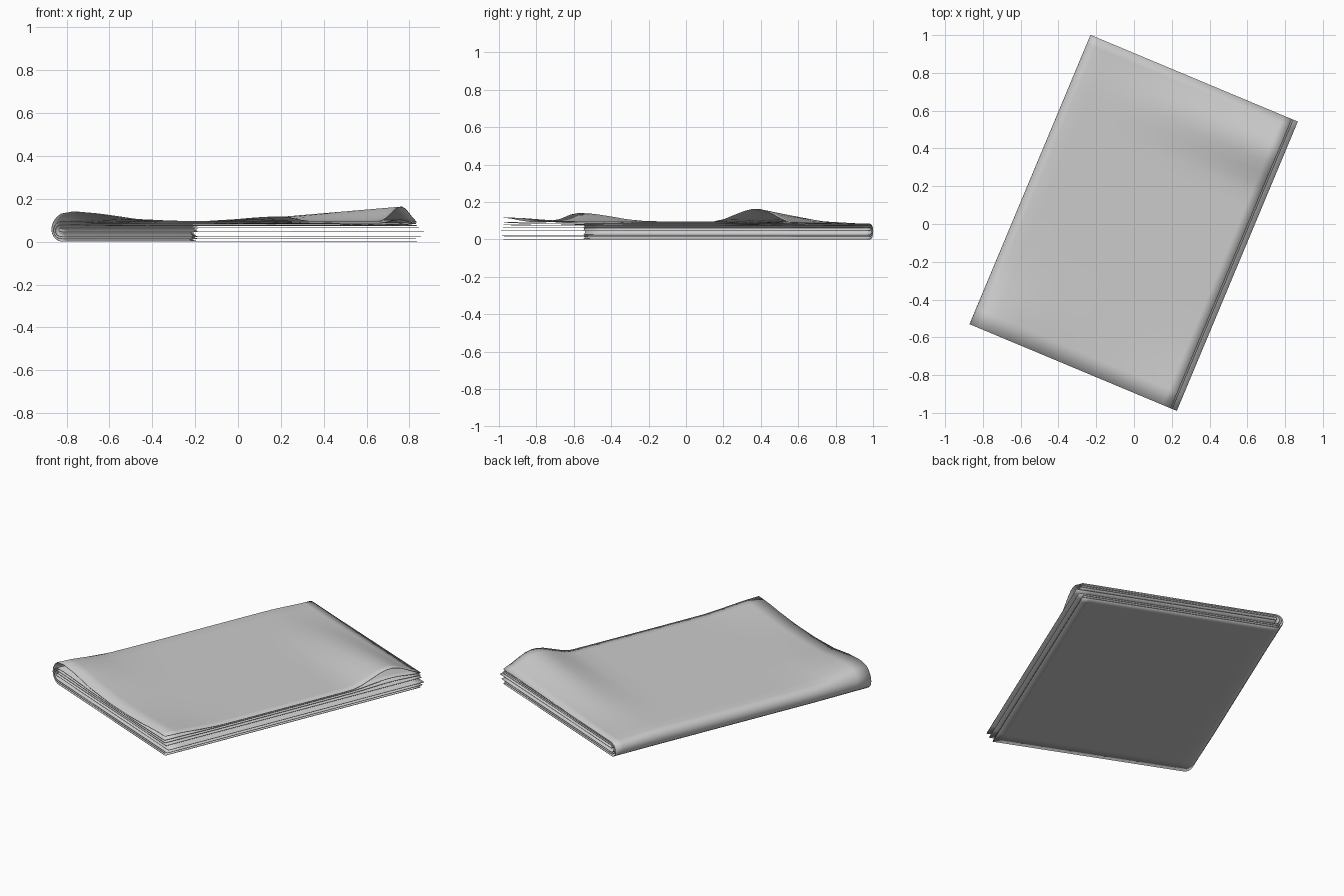
import bpy, bmesh, math
from mathutils import Matrix, Vector

if "Cube" in bpy.data.objects:
    bpy.data.objects.remove(bpy.data.objects["Cube"], do_unlink=True)

paper = bpy.data.materials.new("grey paper")
paper.use_nodes = True
GREY = (0.6, 0.6, 0.6, 1)
paper.diffuse_color = GREY
paper.node_tree.nodes["Principled BSDF"].inputs["Base Color"].default_value = GREY

HALF_W, HALF_L = 0.577, 0.83
PLACE = Matrix.Translation((-0.0175, 0.0125, 0)) @ Matrix.Rotation(math.radians(-22.7), 4, 'Z')
STATIONS = [-0.83, -0.74, -0.65, -0.56, -0.47, -0.3, -0.1, 0.1, 0.3, 0.39, 0.45,
            0.51, 0.57, 0.61, 0.65, 0.69, 0.73, 0.78, 0.83]


def ease(distance, reach):
    """Smooth falloff from one to zero over the reach."""
    t = max(0.0, 1 - abs(distance) / reach)
    return t * t * (3 - 2 * t)


def lift(u, v):
    """Height of the creases in the top leaf."""
    side = ease(v - 0.645, 0.27 if v < 0.645 else 0.23)
    ridge = 0.072 * side * max(0, (u + 0.3) / (HALF_W + 0.3))
    corner = 0.046 * ease(v + HALF_L, 0.42) * ease(u + 0.465, 0.4 if u > -0.465 else 0.2)
    curl = 0.022 * ease(v + HALF_L, 0.4) * ease(u - HALF_W, 0.4)
    sag = 0.012 * ease(v - HALF_L, 0.3)
    return ridge + corner + curl - sag


def folded_sheet(name, low, high, lower_end, upper_end, bend):
    """One sheet folded along its long left side."""
    radius = (high - low) / 2
    middle = (high + low) / 2
    fold = -HALF_W + 0.047
    inner = [-0.465, -0.35, -0.2, 0, 0.2, 0.35, 0.45, 0.53]
    profile = [(lower_end, low, 0)] + [(u, low, 0) for u in reversed(inner)]
    for i in range(9):
        a = math.pi * i / 8
        profile.append((fold - radius * math.sin(a), middle - radius * math.cos(a), i / 8))
    profile += [(u, high, 1) for u in inner] + [(upper_end, high, 1)]

    bm = bmesh.new()
    rows = []
    for v in STATIONS:
        rows.append([bm.verts.new(PLACE @ Vector((u, v, z + bend * t * lift(u, v))))
                     for u, z, t in profile])
    for a, b in zip(rows, rows[1:]):
        for i in range(len(profile) - 1):
            bm.faces.new((a[i], a[i + 1], b[i + 1], b[i]))
    bmesh.ops.recalc_face_normals(bm, faces=bm.faces)
    # outside of the fold faces outward
    bm.faces.ensure_lookup_table()
    if bm.faces[0].normal.z > 0:
        bmesh.ops.reverse_faces(bm, faces=bm.faces)
    for f in bm.faces:
        f.smooth = True
    mesh = bpy.data.meshes.new(name)
    bm.to_mesh(mesh)
    bm.free()
    mesh.materials.append(paper)
    obj = bpy.data.objects.new(name, mesh)
    bpy.context.collection.objects.link(obj)
    thick = obj.modifiers.new("paper thickness", 'SOLIDIFY')
    thick.thickness = 0.003
    thick.offset = -1


# nested sheets, from the cover inward
folded_sheet("cover_sheet", 0.0, 0.096, HALF_W, HALF_W, 1)
folded_sheet("second_sheet", 0.012, 0.087, HALF_W - 0.005, HALF_W - 0.005, 0.25)
folded_sheet("third_sheet", 0.022, 0.077, HALF_W + 0.02, HALF_W, 0.1)
folded_sheet("inner_sheet", 0.045, 0.066, HALF_W + 0.035, HALF_W + 0.01, 0)
